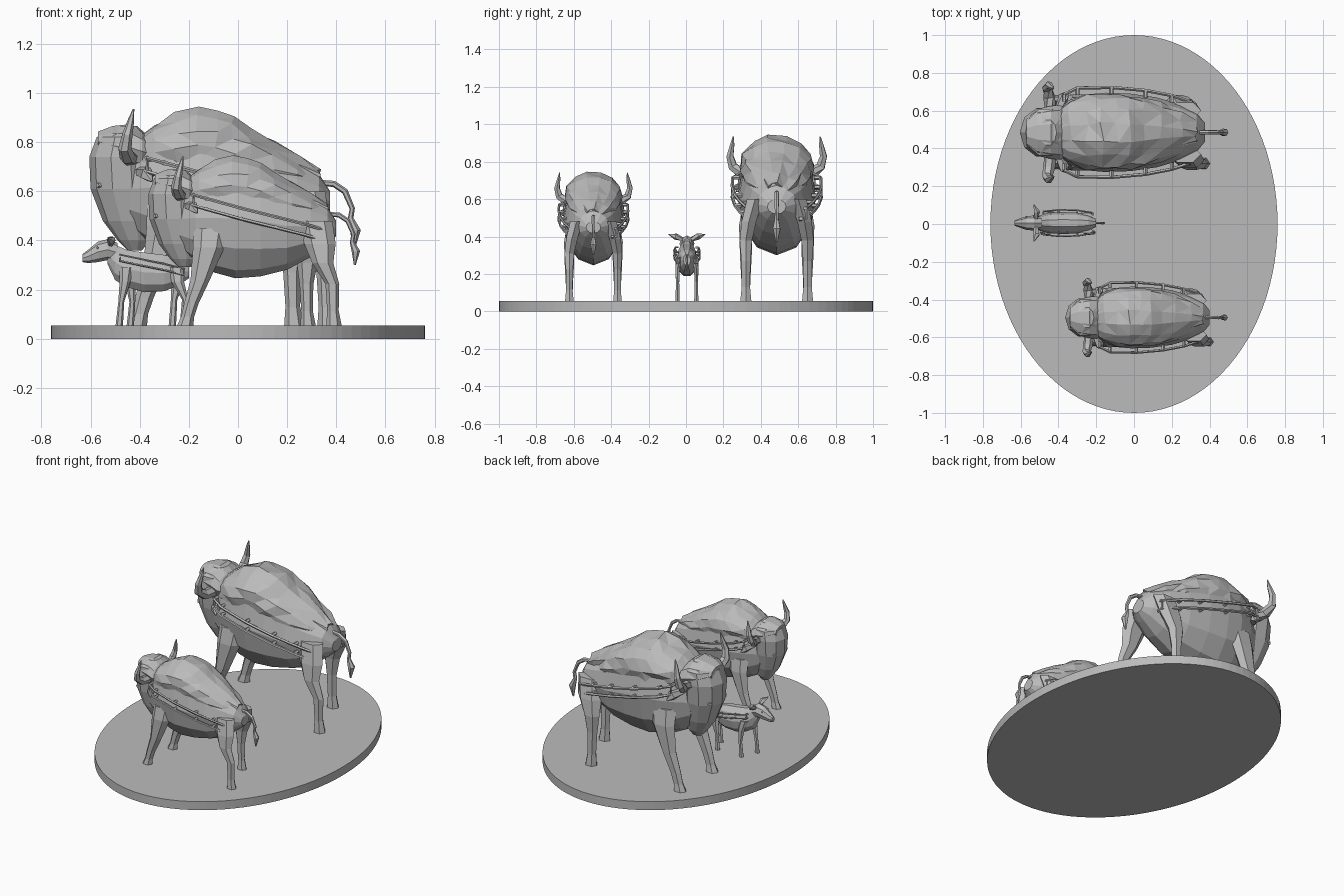
import bpy, bmesh, math, random
from mathutils import Vector

if "Cube" in bpy.data.objects:
    bpy.data.objects.remove(bpy.data.objects["Cube"])

stone = bpy.data.materials.new("plain_grey")
stone.diffuse_color = (0.5, 0.5, 0.5, 1)
stone.use_nodes = True
stone.node_tree.nodes["Principled BSDF"].inputs["Base Color"].default_value = (0.5, 0.5, 0.5, 1)
GROUND = 0.055


def finish(name, bm, place):
    bmesh.ops.recalc_face_normals(bm, faces=bm.faces)
    for v in bm.verts:
        v.co = place(v.co)
    mesh = bpy.data.meshes.new(name)
    bm.to_mesh(mesh)
    bm.free()
    mesh.materials.append(stone)
    obj = bpy.data.objects.new(name, mesh)
    bpy.context.collection.objects.link(obj)
    return obj


def skin(name, rings, place, closed=False, rough=0.0):
    """Join rings of points into a faceted solid."""
    bm = bmesh.new()
    loops = [[bm.verts.new(p) for p in ring] for ring in rings]
    n = len(loops[0])
    for a, b in zip(loops, loops[1:] + (loops[:1] if closed else [])):
        for i in range(n):
            bm.faces.new((a[i], a[(i + 1) % n], b[(i + 1) % n], b[i]))
    if not closed:
        bm.faces.new(loops[0])
        bm.faces.new(loops[-1])
    if rough:
        rng = random.Random(4)
        for v in bm.verts:
            v.co += Vector([rng.uniform(-rough, rough) for _ in range(3)])
        bmesh.ops.triangulate(bm, faces=bm.faces)
    return finish(name, bm, place)


def ring(center, u, v, n):
    turn = [2 * math.pi * i / n for i in range(n)]
    return [Vector(center) + u * math.cos(t) + v * math.sin(t) for t in turn]


def barrel(name, sections, place, n=12, rough=0.0):
    """Sections along x: (x, top, bottom, half width)."""
    rings = [ring((x, 0, (t + b) / 2), Vector((0, w, 0)), Vector((0, 0, (t - b) / 2)), n)
             for x, t, b, w in sections]
    return skin(name, rings, place, rough=rough)


def column(name, sections, place, n=10):
    """Sections along z: (z, front x, back x, half width)."""
    rings = [ring(((f + b) / 2, 0, z), Vector(((b - f) / 2, 0, 0)), Vector((0, w, 0)), n)
             for z, f, b, w in sections]
    return skin(name, rings, place)


def tube(name, points, radii, place, n=6, closed=False):
    pts = [Vector(p) for p in points]
    rings = []
    for i, p in enumerate(pts):
        if closed:
            d = pts[(i + 1) % len(pts)] - pts[i - 1]
        else:
            d = pts[min(i + 1, len(pts) - 1)] - pts[max(i - 1, 0)]
        u = d.cross(Vector((0.1, 1, 0.05))).normalized()
        v = d.cross(u).normalized()
        rings.append(ring(p, u * radii[i], v * radii[i], n))
    return skin(name, rings, place, closed)


def leg(name, sections, place):
    """Sections down the leg: (x, y, z, half length, half width)."""
    rings = [ring((x, y, z), Vector((a, 0, 0)), Vector((0, b, 0)), 6) for x, y, z, a, b in sections]
    skin(name, rings, place)


def rails(name, path, gap, r, side, place):
    """Two thin rails along the flank, closed at the ends, with standoffs."""
    upper = [(x, y * side, z) for x, y, z in path]
    lower = [(x, y * side, z - gap) for x, y, z in reversed(path)]
    tube(name, upper + lower, [r] * (2 * len(path)), place, 5, True)
    for i, (x, y, z) in enumerate(path):
        for dz in (0, -gap):
            tube(f"{name}_standoff_{i}", [(x, y * side, z + dz), (x, (y - 4 * r) * side, z + dz)],
                 [r * 1.3] * 2, place, 5)


def placer(scale, dx, y):
    def place(p):
        return Vector((p.x * scale + dx, p.y * scale + y, (p.z - GROUND) * scale + GROUND))
    return place


def adult(tag, place, rough):
    barrel(tag + "_body", [
        (-.44, .78, .44, .11), (-.36, .85, .38, .165), (-.26, .90, .33, .20),
        (-.15, .92, .30, .21), (-.02, .885, .31, .205), (.12, .80, .345, .185),
        (.24, .73, .41, .15), (.33, .67, .48, .105), (.375, .60, .52, .05)], place)
    # thick wool over the shoulders and back
    barrel(tag + "_hump_wool", [
        (-.42, .81, .66, .11), (-.34, .875, .66, .165), (-.25, .92, .64, .19),
        (-.17, .94, .62, .20), (-.09, .925, .62, .198), (-.02, .90, .62, .19),
        (.05, .855, .60, .18), (.14, .80, .58, .155), (.25, .735, .58, .11),
        (.33, .68, .58, .06)], place, 14, rough)
    # head, with the beard hanging below
    column(tag + "_head", [
        (.36, -.45, -.39, .02), (.40, -.49, -.36, .05), (.48, -.55, -.34, .085),
        (.61, -.60, -.34, .12), (.74, -.605, -.35, .135), (.82, -.575, -.36, .13),
        (.865, -.50, -.41, .07)], place)
    barrel(tag + "_forelock", [
        (-.57, .845, .76, .07), (-.51, .87, .70, .125), (-.44, .878, .68, .14),
        (-.39, .845, .68, .145), (-.35, .80, .70, .12)], place, 10)
    tube(tag + "_tail", [(.33, 0, .635), (.39, 0, .63), (.435, 0, .60), (.465, 0, .53),
                         (.458, 0, .49), (.478, 0, .44), (.472, 0, .37)],
         [.012, .013, .013, .011, .012, .022, .005], place)
    for side, word in ((1, "left"), (-1, "right")):
        tube(f"{tag}_{word}_horn", [(-.44, .11 * side, .735), (-.45, .19 * side, .74),
                                   (-.46, .235 * side, .775), (-.45, .25 * side, .83),
                                   (-.435, .238 * side, .89), (-.425, .232 * side, .935)],
             [.033, .032, .027, .021, .013, .003], place)
        tube(f"{tag}_{word}_eye", [(-.555, .07 * side, .625), (-.572, .085 * side, .625)],
             [.016, .010], place, 5)
        tube(f"{tag}_{word}_ear", [(-.40, .12 * side, .68), (-.37, .19 * side, .67),
                                  (-.35, .215 * side, .64)], [.02, .03, .004], place, 5)
        # legs; the left hind one steps forward
        y = .165 * side
        leg(f"{tag}_{word}_front_leg", [
            (-.28, y * .85, .56, .09, .05), (-.29, y, .46, .082, .042), (-.335, y, .29, .05, .036),
            (-.38, y, .17, .038, .028), (-.40, y, .10, .034, .026), (-.412, y, GROUND, .042, .034)],
            place)
        step = -.135 if side > 0 else 0
        leg(f"{tag}_{word}_hind_leg", [
            (.27, y * .7, .60, .085, .05), (.29 + step * .3, y * .9, .48, .082, .045),
            (.305 + step * .6, y, .38, .055, .038), (.355 + step, y, .27, .036, .028),
            (.358 + step, y, .13, .030, .026), (.363 + step, y, GROUND, .040, .034)], place)
        rails(f"{tag}_{word}_flank_rails", [
            (-.37, .20, .735), (-.30, .235, .715), (-.12, .238, .665), (.06, .222, .62),
            (.20, .195, .585), (.32, .155, .55)], .055, .009, side, place)


def calf(place):
    barrel("calf_body", [
        (-.53, .39, .30, .02), (-.50, .385, .235, .04), (-.45, .365, .205, .054), (-.38, .355, .185, .058),
        (-.30, .345, .19, .055), (-.24, .33, .215, .042), (-.20, .305, .245, .02)], place, 10)
    barrel("calf_head", [
        (-.632, .345, .312, .014), (-.61, .362, .308, .022), (-.57, .395, .312, .036),
        (-.53, .405, .32, .04), (-.49, .39, .31, .032)], place, 8)
    tube("calf_tail", [(-.21, 0, .30), (-.18, 0, .295), (-.165, 0, .27), (-.155, 0, .22)],
         [.006, .006, .007, .003], place, 5)
    for side, word in ((1, "left"), (-1, "right")):
        tube(f"calf_{word}_ear", [(-.52, .025 * side, .385), (-.515, .06 * side, .40),
                                 (-.53, .098 * side, .412)], [.012, .018, .002], place, 5)
        tube(f"calf_{word}_eye", [(-.57, .025 * side, .37), (-.573, .036 * side, .37)],
             [.006, .004], place, 5)
        y, step = .05 * side, -.045 if side > 0 else 0
        leg(f"calf_{word}_front_leg", [
            (-.455, y * .9, .29, .028, .016), (-.46 - step * .5, y, .23, .022, .014),
            (-.475 - step, y, .15, .012, .010), (-.483 - step, y, GROUND, .015, .013)], place)
        leg(f"calf_{word}_hind_leg", [
            (-.25, y * .8, .29, .032, .016), (-.245, y, .23, .026, .014),
            (-.215 + step, y, .16, .013, .010), (-.222 + step, y, GROUND, .015, .013)], place)
        rails(f"calf_{word}_flank_rails", [
            (-.48, .062, .342), (-.40, .07, .325), (-.30, .068, .305), (-.22, .055, .285)],
            .025, .004, side, place)


# oval plinth
oval = [ring((0, 0, z), Vector((.76, 0, 0)), Vector((0, 1, 0)), 96) for z in (0, GROUND)]
skin("oval_base", oval, lambda p: p.copy())

adult("bull", placer(1.0, 0.0, .485), .011)
adult("cow", placer(.78, .107, -.495), .007)
calf(placer(1.0, 0.0, .005))
